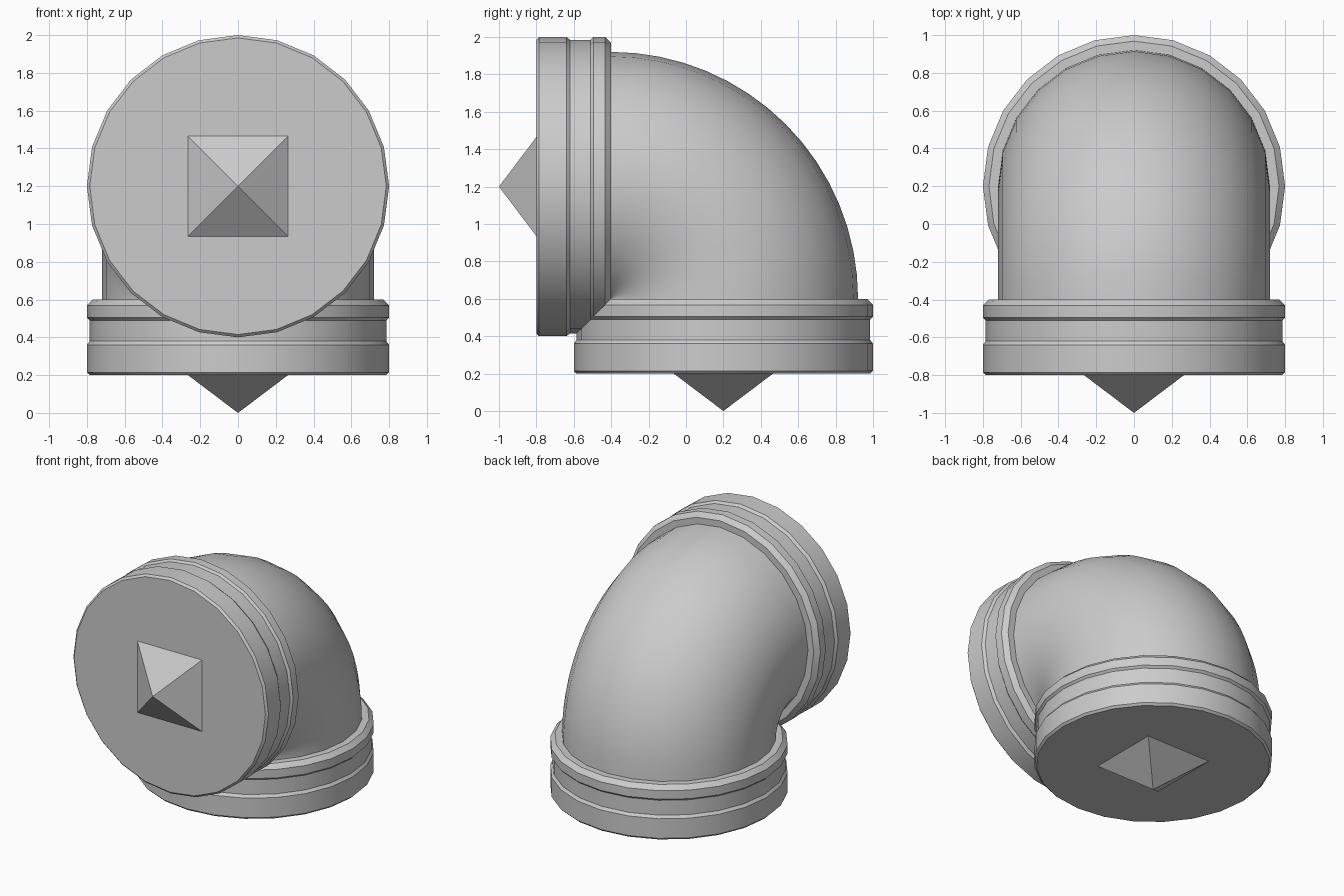
import bpy, bmesh, math
from mathutils import Vector

cube = bpy.data.objects.get("Cube")
if cube:
    bpy.data.objects.remove(cube, do_unlink=True)

SIDES = 24
BEND_STEPS = 16
BEND_RADIUS = 0.6
PIPE_RADIUS = 0.72
PIVOT = Vector((0, -0.4, 0.6))
RIGHT_ANGLE = math.pi / 2

grey = bpy.data.materials.new("plain grey")
grey.use_nodes = True
grey.diffuse_color = (0.6, 0.6, 0.6, 1)
grey.node_tree.nodes["Principled BSDF"].inputs["Base Color"].default_value = grey.diffuse_color


def ring(bm, angle, offset, radius, sides=SIDES, turn=0.0):
    """Circle around the pipe's centre line, pushed outward along the axis."""
    out = Vector((0, math.sin(angle), math.cos(angle)))
    axis = Vector((0, -math.cos(angle), -math.sin(angle)))
    centre = PIVOT + out * BEND_RADIUS + axis * offset
    steps = [turn + math.tau * i / sides for i in range(sides)]
    return [bm.verts.new(centre + radius * (Vector((math.cos(a), 0, 0)) + out * math.sin(a)))
            for a in steps]


def bridge(bm, rings):
    for low, high in zip(rings, rings[1:]):
        n = len(low)
        for i in range(n):
            j = (i + 1) % n
            bm.faces.new((low[i], low[j], high[j], high[i]))


def finish(bm, name, smooth=True):
    bmesh.ops.recalc_face_normals(bm, faces=bm.faces)
    mesh = bpy.data.meshes.new(name)
    bm.to_mesh(mesh)
    bm.free()
    mesh.materials.append(grey)
    obj = bpy.data.objects.new(name, mesh)
    bpy.context.collection.objects.link(obj)
    if smooth:
        bpy.ops.object.select_all(action="DESELECT")
        obj.select_set(True)
        bpy.context.view_layer.objects.active = obj
        bpy.ops.object.shade_smooth_by_angle(angle=math.radians(30))
    return obj


# Curved pipe, with its ends tucked into the collars
bm = bmesh.new()
rings = [ring(bm, RIGHT_ANGLE * i / BEND_STEPS, 0, PIPE_RADIUS) for i in range(BEND_STEPS + 1)]
bridge(bm, rings)
# Faces point away from the centre line
finish(bm, "elbow_pipe")

# Collar profile: distance outward from the pipe end, radius
COLLAR = [(0, PIPE_RADIUS), (0, 0.768), (0.032, 0.8), (0.095, 0.8), (0.11, 0.785),
          (0.22, 0.785), (0.24, 0.8), (0.385, 0.8), (0.4, 0.785)]


def collar(name, angle):
    bm = bmesh.new()
    rings = [ring(bm, angle, d, r) for d, r in COLLAR]
    bridge(bm, rings)
    bm.faces.new(rings[-1])
    finish(bm, name)


# Four-sided pyramid on the centre of a collar face
def spike(name, angle):
    bm = bmesh.new()
    base = ring(bm, angle, 0.4, 0.265 * math.sqrt(2), 4, math.pi / 4)
    axis = Vector((0, -math.cos(angle), -math.sin(angle)))
    middle = sum((v.co for v in base), Vector()) / 4
    tip = bm.verts.new(middle + axis * 0.2)
    for i in range(4):
        bm.faces.new((base[i], base[(i + 1) % 4], tip))
    bm.faces.new(base)
    finish(bm, name, smooth=False)


for side, angle in (("front", 0), ("bottom", RIGHT_ANGLE)):
    collar(side + "_collar", angle)
    spike(side + "_spike", angle)
